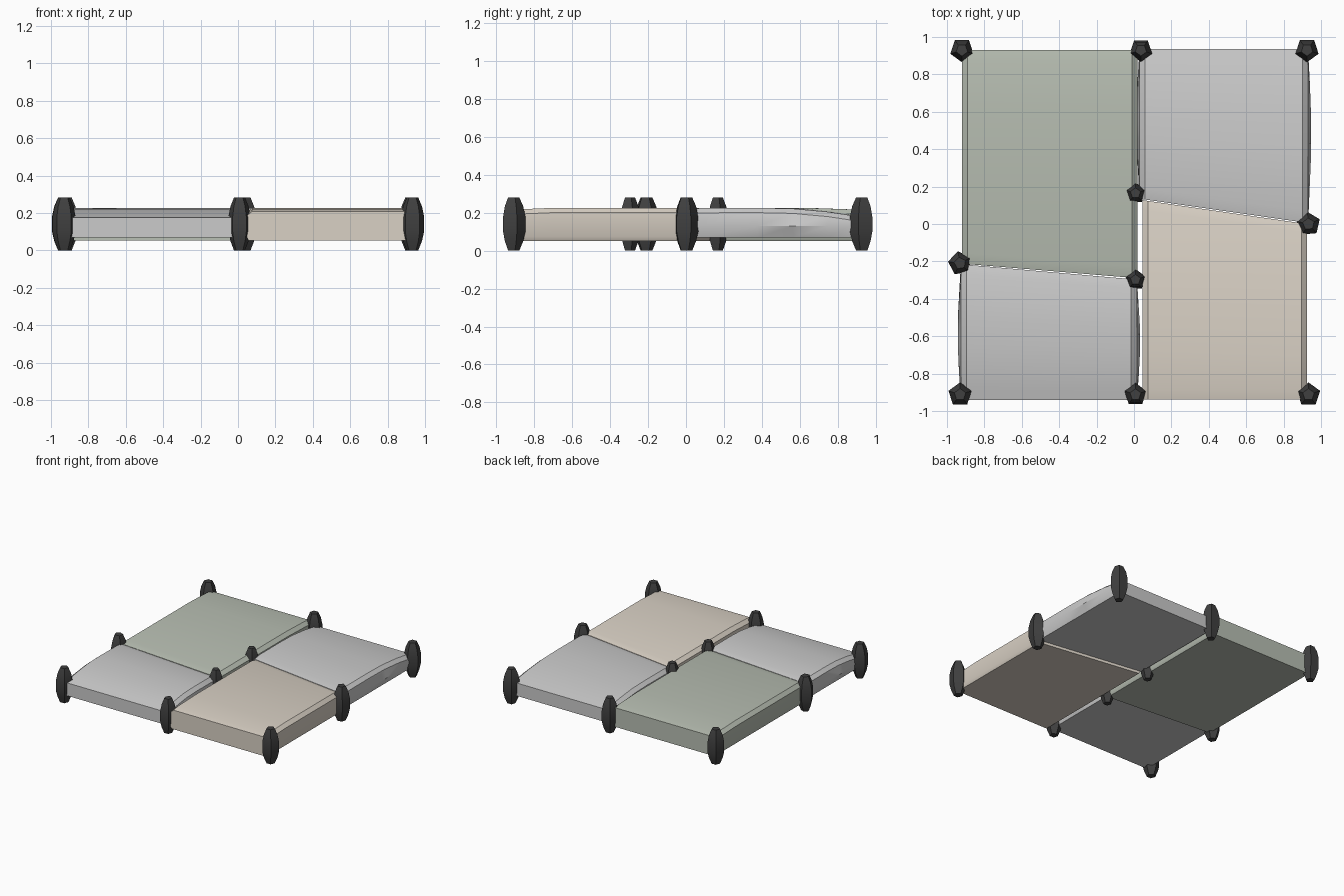
import bpy, bmesh, math

if "Cube" in bpy.data.objects:
    bpy.data.objects.remove(bpy.data.objects["Cube"])


def material(name, rgb):
    m = bpy.data.materials.new(name)
    m.diffuse_color = (*rgb, 1)
    m.use_nodes = True
    m.node_tree.nodes["Principled BSDF"].inputs["Base Color"].default_value = m.diffuse_color
    return m


IRON = material("dark_iron", (0.05, 0.05, 0.05))
BEIGE = material("beige_stone", (0.70, 0.64, 0.56))
GREEN = material("green_stone", (0.48, 0.52, 0.45))


def loft(name, rings, mat, angle):
    """Skin closed rings of points and cap both ends."""
    bm = bmesh.new()
    loops = [[bm.verts.new(p) for p in ring] for ring in rings]
    for a, b in zip(loops, loops[1:]):
        for i in range(len(a)):
            j = (i + 1) % len(a)
            bm.faces.new((a[i], a[j], b[j], b[i]))
    bm.faces.new(loops[0])
    bm.faces.new(loops[-1])
    bmesh.ops.recalc_face_normals(bm, faces=bm.faces)
    me = bpy.data.meshes.new(name)
    bm.to_mesh(me)
    bm.free()
    ob = bpy.data.objects.new(name, me)
    bpy.context.collection.objects.link(ob)
    if mat:
        me.materials.append(mat)
    bpy.ops.object.select_all(action='DESELECT')
    ob.select_set(True)
    bpy.context.view_layer.objects.active = ob
    bpy.ops.object.shade_smooth_by_angle(angle=math.radians(angle))
    return ob


def slab(name, xl, xr, y_out, yl, yr, bottom, mid, tops, bulge, mat=None):
    """Slab lofted from its outer edge (y_out) to its slanted inner edge (yl, yr).
    tops: (fraction along, top height) pairs."""
    rings = []
    for t, top in tops:
        b = bulge * math.sin(math.pi * t)
        a = 0.012
        section = [(xl + a, bottom), (xl - b, mid), (xl, top - 0.025), (xl + 0.03, top),
                   (xr - 0.03, top), (xr, top - 0.025), (xr + b, mid), (xr - a, bottom)]
        ring = []
        for x, z in section:
            f = (x - xl) / (xr - xl)
            y_in = yl + (yr - yl) * f
            ring.append((x, y_out + (y_in - y_out) * t, z))
        rings.append(ring)
    loft(name, rings, mat, 35)


# Sloping grey slabs dip at the outer edge; the coloured ones are almost flat
slope = [(0, 0.175), (0.08, 0.188), (0.2, 0.205), (0.4, 0.222), (0.6, 0.226),
         (0.93, 0.225), (1, 0.212)]
flat = [(0, 0.208), (0.05, 0.218), (0.25, 0.226), (0.95, 0.226), (1, 0.212)]
slab("slab_front_left", -0.925, 0.015, -0.94, -0.215, -0.297, 0.07, 0.13, slope, 0.018)
slab("slab_back_right", 0.03, 0.93, 0.935, 0.135, 0.005, 0.07, 0.13, slope, 0.018)
slab("slab_front_right", 0.045, 0.925, -0.938, 0.128, 0.0, 0.052, 0.075, flat, 0.0, BEIGE)
slab("slab_back_left", -0.92, 0.02, 0.93, -0.212, -0.29, 0.052, 0.075, flat, 0.0, GREEN)

# Five-sided tapered studs at every slab corner: x, y, radius, direction of the point
profile = [(0.0, 0.5), (0.05, 0.82), (0.10, 1), (0.18, 1), (0.235, 0.82), (0.282, 0.5)]
studs = [(-0.92, 0.93, 0.065, -90), (0.037, 0.93, 0.063, -90), (0.925, 0.93, 0.065, -90),
         (-0.93, -0.912, 0.065, 90), (0.008, -0.912, 0.062, 90), (0.933, -0.912, 0.065, 90),
         (-0.93, -0.21, 0.065, 100), (0.933, 0.0, 0.065, 95),
         (0.008, 0.165, 0.057, 90), (0.008, -0.298, 0.057, 90)]
for n, (x, y, r, turn) in enumerate(studs):
    rings = []
    for z, s in profile:
        angles = [math.radians(turn + 72 * k) for k in range(5)]
        rings.append([(x + r * s * math.cos(a), y + r * s * math.sin(a), z) for a in angles])
    loft(f"corner_stud_{n + 1}", rings, IRON, 25)
